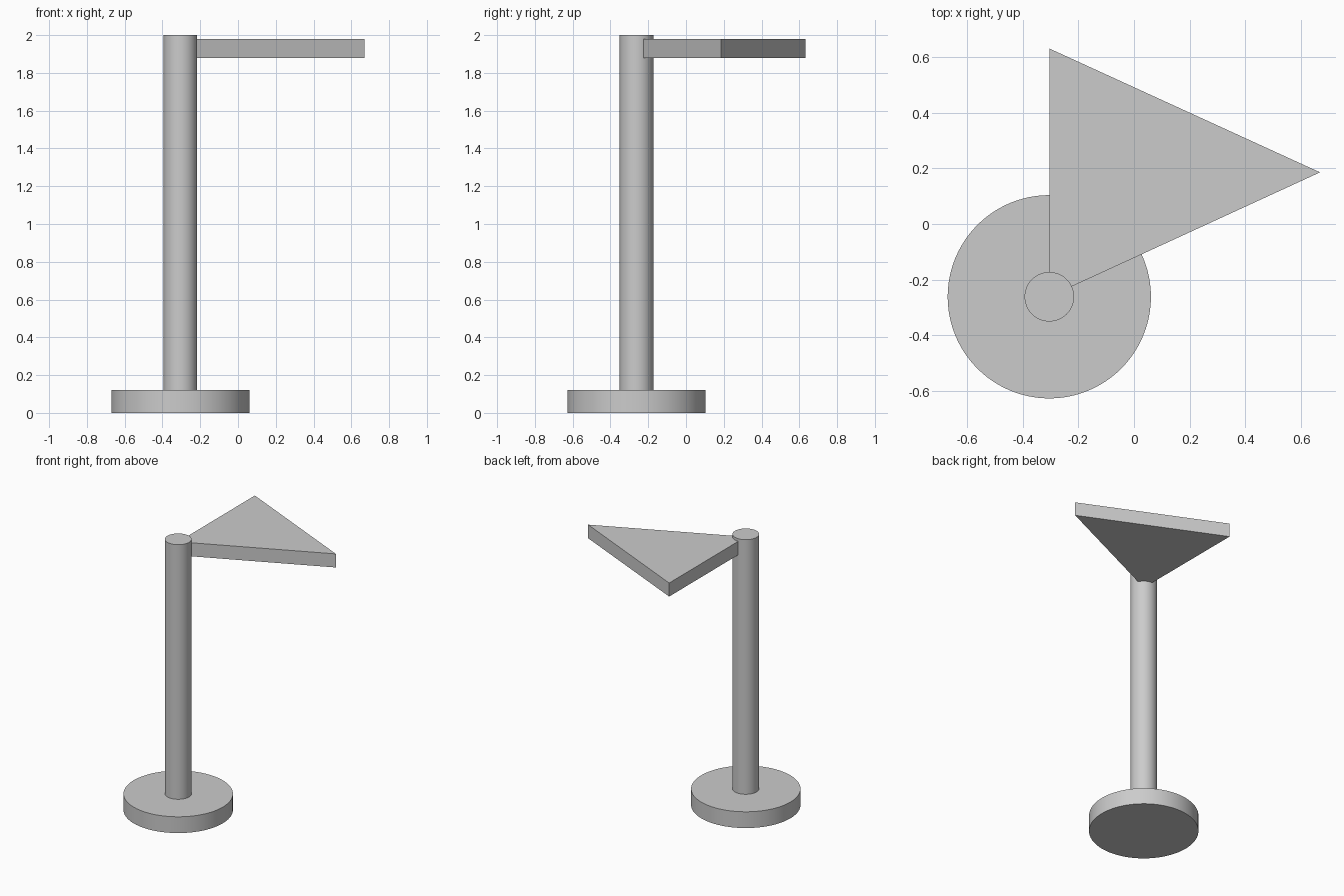
import bpy
import bmesh
import math

cube = bpy.data.objects.get("Cube")
if cube:
    bpy.data.objects.remove(cube, do_unlink=True)

AXIS_X, AXIS_Y = -0.305, -0.262

grey = bpy.data.materials.new("light grey")
grey.use_nodes = True
colour = (0.6, 0.6, 0.6, 1)
grey.diffuse_color = colour
grey.node_tree.nodes["Principled BSDF"].inputs["Base Color"].default_value = colour


def disc(name, radius, bottom, top):
    """Upright smooth cylinder on the shared axis."""
    bpy.ops.mesh.primitive_cylinder_add(
        vertices=96, radius=radius, depth=top - bottom,
        location=(AXIS_X, AXIS_Y, (bottom + top) / 2))
    obj = bpy.context.object
    obj.name = name
    obj.data.materials.append(grey)
    bpy.ops.object.shade_smooth_by_angle(angle=math.radians(30))
    return obj


def plate(name, outline, bottom, top):
    """Flat outline extruded upward."""
    bm = bmesh.new()
    face = bm.faces.new([bm.verts.new((x, y, bottom)) for x, y in outline])
    extruded = bmesh.ops.extrude_face_region(bm, geom=[face])["geom"]
    bmesh.ops.translate(bm, vec=(0, 0, top - bottom),
                        verts=[v for v in extruded if isinstance(v, bmesh.types.BMVert)])
    bmesh.ops.recalc_face_normals(bm, faces=bm.faces)
    mesh = bpy.data.meshes.new(name)
    bm.to_mesh(mesh)
    bm.free()
    mesh.materials.append(grey)
    obj = bpy.data.objects.new(name, mesh)
    bpy.context.collection.objects.link(obj)
    return obj


# Round foot and the pole standing on it
disc("base", 0.366, 0, 0.12)
disc("pole", 0.089, 0.12, 2)

# Triangular pennant with one corner on the pole axis
plate("flag", [(AXIS_X, AXIS_Y), (0.67, 0.186), (AXIS_X, 0.632)], 1.88, 1.98)
